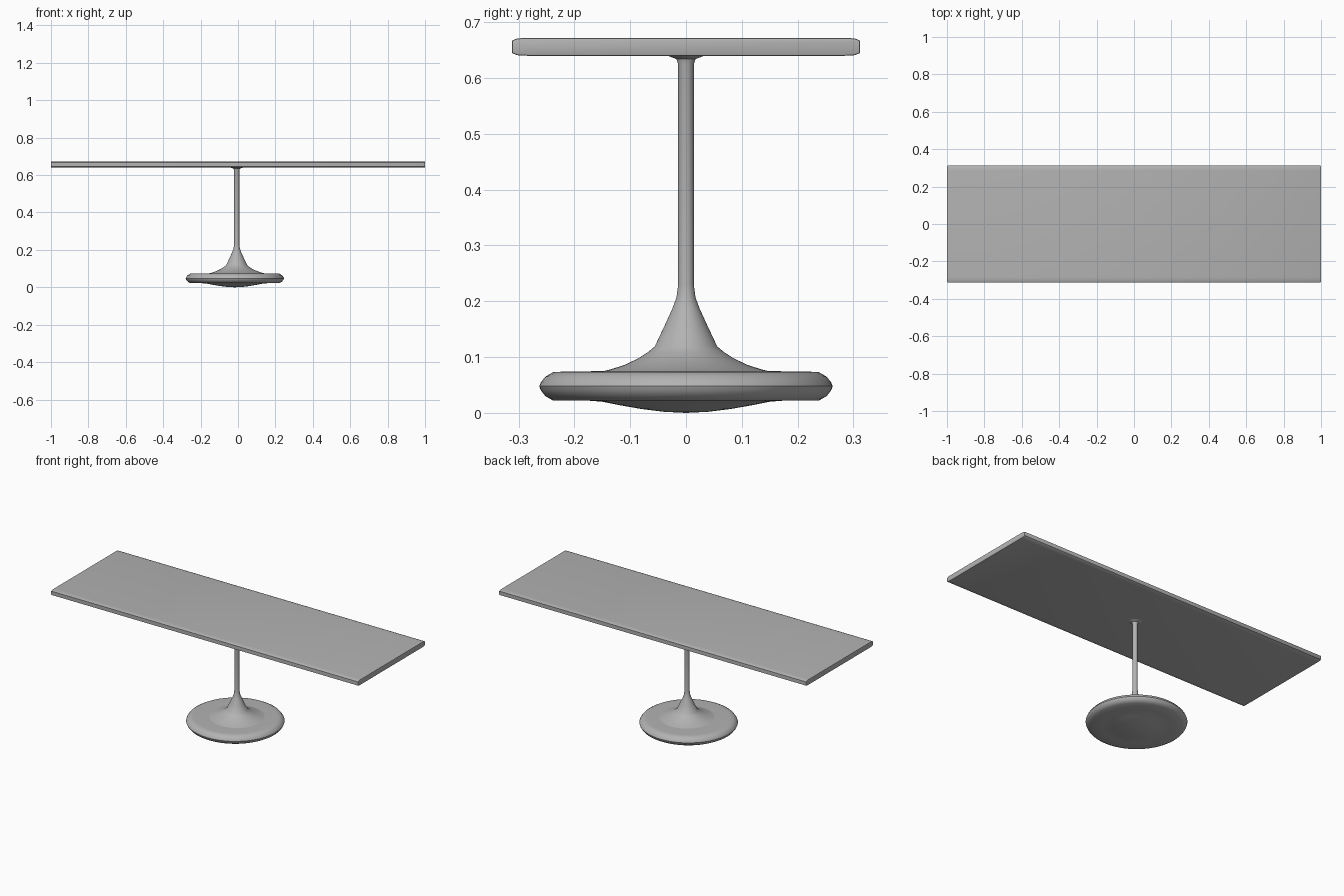
import bpy, bmesh, math

if "Cube" in bpy.data.objects:
    bpy.data.objects.remove(bpy.data.objects["Cube"])

grey = bpy.data.materials.new("plain grey")
grey.diffuse_color = (0.45, 0.45, 0.45, 1)
grey.use_nodes = True
grey.node_tree.nodes["Principled BSDF"].inputs["Base Color"].default_value = grey.diffuse_color


def finish(name, bm, angle):
    bmesh.ops.remove_doubles(bm, verts=bm.verts, dist=1e-5)
    bmesh.ops.recalc_face_normals(bm, faces=bm.faces)
    me = bpy.data.meshes.new(name)
    bm.to_mesh(me)
    bm.free()
    me.materials.append(grey)
    ob = bpy.data.objects.new(name, me)
    bpy.context.collection.objects.link(ob)
    bpy.ops.object.select_all(action='DESELECT')
    ob.select_set(True)
    bpy.context.view_layer.objects.active = ob
    bpy.ops.object.shade_smooth_by_angle(angle=math.radians(angle))
    return ob


def lathe(name, profile, x, steps=64):
    bm = bmesh.new()
    vs = [bm.verts.new((r, 0, z)) for r, z in profile]
    es = [bm.edges.new(p) for p in zip(vs, vs[1:])]
    bmesh.ops.spin(bm, geom=vs + es, cent=(0, 0, 0), axis=(0, 0, 1),
                   angle=math.tau, steps=steps)
    bmesh.ops.translate(bm, verts=bm.verts, vec=(x, 0, 0))
    return finish(name, bm, 40)


# Round foot with a shallow domed underside
lathe("base_disc", [
    (0, 0), (0.04, 0.002), (0.08, 0.007), (0.12, 0.014), (0.15, 0.020),
    (0.175, 0.022), (0.238, 0.022), (0.252, 0.030), (0.260, 0.040),
    (0.263, 0.048), (0.260, 0.055), (0.252, 0.065), (0.238, 0.073),
    (0.22, 0.074), (0.14, 0.075), (0, 0.075)], -0.017)

# Flared column, widening slightly under the top
lathe("column", [
    (0, 0.070), (0.155, 0.073), (0.135, 0.078), (0.110, 0.086),
    (0.085, 0.098), (0.068, 0.109), (0.056, 0.119), (0.039, 0.155),
    (0.024, 0.188), (0.017, 0.207), (0.014, 0.230), (0.014, 0.625),
    (0.017, 0.634), (0.035, 0.641), (0, 0.645)], -0.007)

# Long tabletop with softened edges
bm = bmesh.new()
half = [(0.285, 0.640), (0.303, 0.641), (0.312, 0.645),
        (0.312, 0.667), (0.303, 0.671), (0.285, 0.672)]
section = half + [(-y, z) for y, z in reversed(half)]
face = bm.faces.new([bm.verts.new((-1, y, z)) for y, z in section])
ext = bmesh.ops.extrude_face_region(bm, geom=[face], use_keep_orig=True)
bmesh.ops.translate(bm, vec=(2, 0, 0),
                    verts=[g for g in ext["geom"] if isinstance(g, bmesh.types.BMVert)])
rim = [e for e in bm.edges if abs(e.verts[0].co.x - e.verts[1].co.x) < 0.01]
bmesh.ops.bevel(bm, geom=rim, offset=0.003, segments=2, profile=0.5, affect='EDGES')
finish("tabletop", bm, 40)
